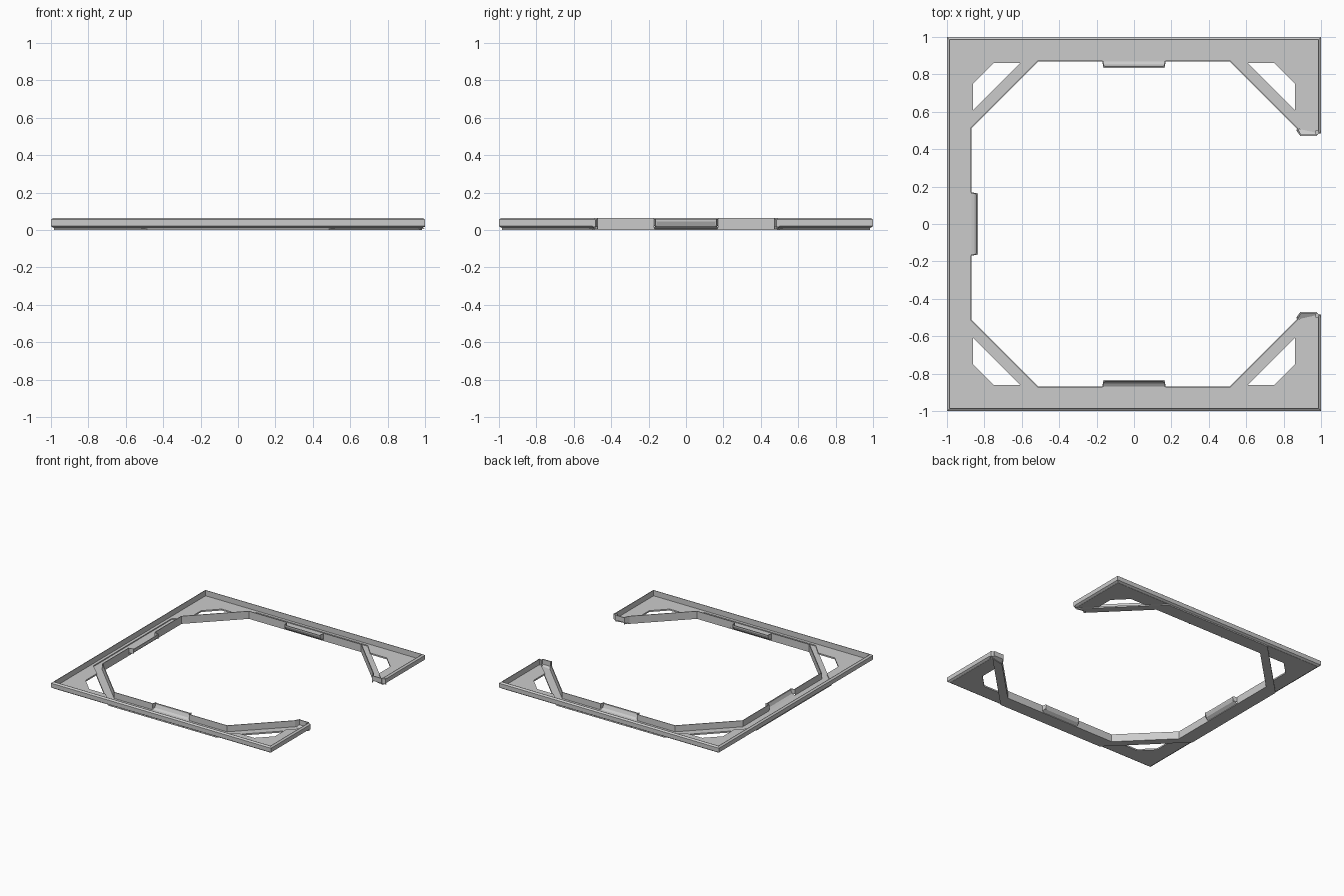
import bpy, bmesh
from mathutils import Matrix
from math import radians

if "Cube" in bpy.data.objects:
    bpy.data.objects.remove(bpy.data.objects["Cube"])


def loft(name, rings):
    """Closed rings joined in order, capped at both ends."""
    n, m = len(rings[0]), len(rings)
    faces = [list(range(n)), [(m - 1) * n + i for i in range(n)]]
    for k in range(m - 1):
        for i in range(n):
            j = (i + 1) % n
            faces.append([k * n + i, k * n + j, (k + 1) * n + j, (k + 1) * n + i])
    me = bpy.data.meshes.new(name)
    bm = bmesh.new()
    vs = [bm.verts.new(v) for r in rings for v in r]
    for f in faces:
        bm.faces.new([vs[i] for i in f])
    bmesh.ops.recalc_face_normals(bm, faces=bm.faces)
    bm.to_mesh(me)
    bm.free()
    ob = bpy.data.objects.new(name, me)
    bpy.context.collection.objects.link(ob)
    return ob


def prism(name, pts, z0, z1):
    return loft(name, [[(x, y, z) for x, y in pts] for z in (z0, z1)])


# outer rim: one profile (distance from centre, height) swept around the open frame
profile = [(0.96, 0.008), (0.98, 0.008), (1.0, 0.02), (1.0, 0.055),
           (0.987, 0.065), (0.983, 0.065), (0.983, 0.02), (0.96, 0.02)]
END = 0.49
corners = [lambda r: (r, END), lambda r: (r, r), lambda r: (-r, r),
           lambda r: (-r, -r), lambda r: (r, -r), lambda r: (r, -END)]
loft("outer_rim", [[(*c(r), z) for r, z in profile] for c in corners])

# shallow trough floor: octagonal band with diagonal braces, open on the right
outer = [(0.983, 0.487), (0.487, 0.983), (-0.487, 0.983), (-0.983, 0.487)]
inner = [(-0.87, 0.51), (-0.51, 0.87), (0.51, 0.87), (0.87, 0.51)]
flip = lambda pts: [(x, -y) for x, y in reversed(pts)]
prism("trough_floor", outer + flip(outer) + flip(inner) + inner, 0.0, 0.012)

# thin upright wall along the inner edge, interrupted by the tabs
T = 1.006
half = [(0.89, 0.47), (0.87, 0.51), (0.51, 0.87), (0.17, 0.87)]
thin = [(x * T, y * T) for x, y in half]
left = [(-0.17, 0.87), (-0.51, 0.87), (-0.87, 0.51), (-0.87, 0.17)]
left_thin = [(x * T, y * T) for x, y in left]
for s, b in ((1, "back"), (-1, "front")):
    for a, p, q in (("right", half, thin), ("left", left, left_thin)):
        pts = [(x, s * y) for x, y in p + q[::-1]]
        prism(f"inner_wall_{b}_{a}", pts, 0.005, 0.063)

# corner plates with an angular opening beside each brace
plate = [(0.983, 0.485), (0.983, 0.983), (0.485, 0.983), (0.60, 0.86),
         (0.75, 0.86), (0.86, 0.75), (0.86, 0.60)]
for sx, a in ((1, "right"), (-1, "left")):
    for sy, b in ((1, "back"), (-1, "front")):
        prism(f"corner_plate_{b}_{a}", [(sx * x, sy * y) for x, y in plate], 0.008, 0.02)

# sloping end walls at the opening
low = [(0.87, 0.505), (1.0, 0.505), (1.0, 0.497), (0.87, 0.497)]
high = [(0.89, 0.478), (0.975, 0.478), (0.975, 0.47), (0.89, 0.47)]
side_low = [(0.97, 0.50), (1.0, 0.50), (1.0, 0.485), (0.97, 0.475)]
for s, b in ((1, "back"), (-1, "front")):
    loft(f"end_wall_{b}", [[(x, s * y, z) for x, y in pts] for pts, z in
                           ((low, 0.005), (high, 0.02), (high, 0.06))])
    prism(f"end_corner_{b}", [(x, s * y) for x, y in side_low], 0.015, 0.057)

# flared tabs pushed inward from the wall in the middle of the closed sides
for ang, side in ((0, "back"), (90, "left"), (180, "front")):
    rows = ((0.17, 0.878, 0.87, 0.005), (0.165, 0.852, 0.845, 0.022),
            (0.162, 0.842, 0.835, 0.045), (0.162, 0.842, 0.835, 0.055))
    tab = loft(f"tab_{side}", [[(-h, y0, z), (h, y0, z), (h, y1, z), (-h, y1, z)]
                               for h, y0, y1, z in rows])
    ends = []
    for s in (1, -1):
        cheek = prism(f"tab_cheek_{side}_{'a' if s > 0 else 'b'}",
                      [(s * 0.17, 0.875), (s * 0.162, 0.836),
                       (s * 0.157, 0.836), (s * 0.165, 0.875)], 0.02, 0.06)
        ends.append(cheek)
    for ob in [tab] + ends:
        ob.data.transform(Matrix.Rotation(radians(ang), 4, 'Z'))
